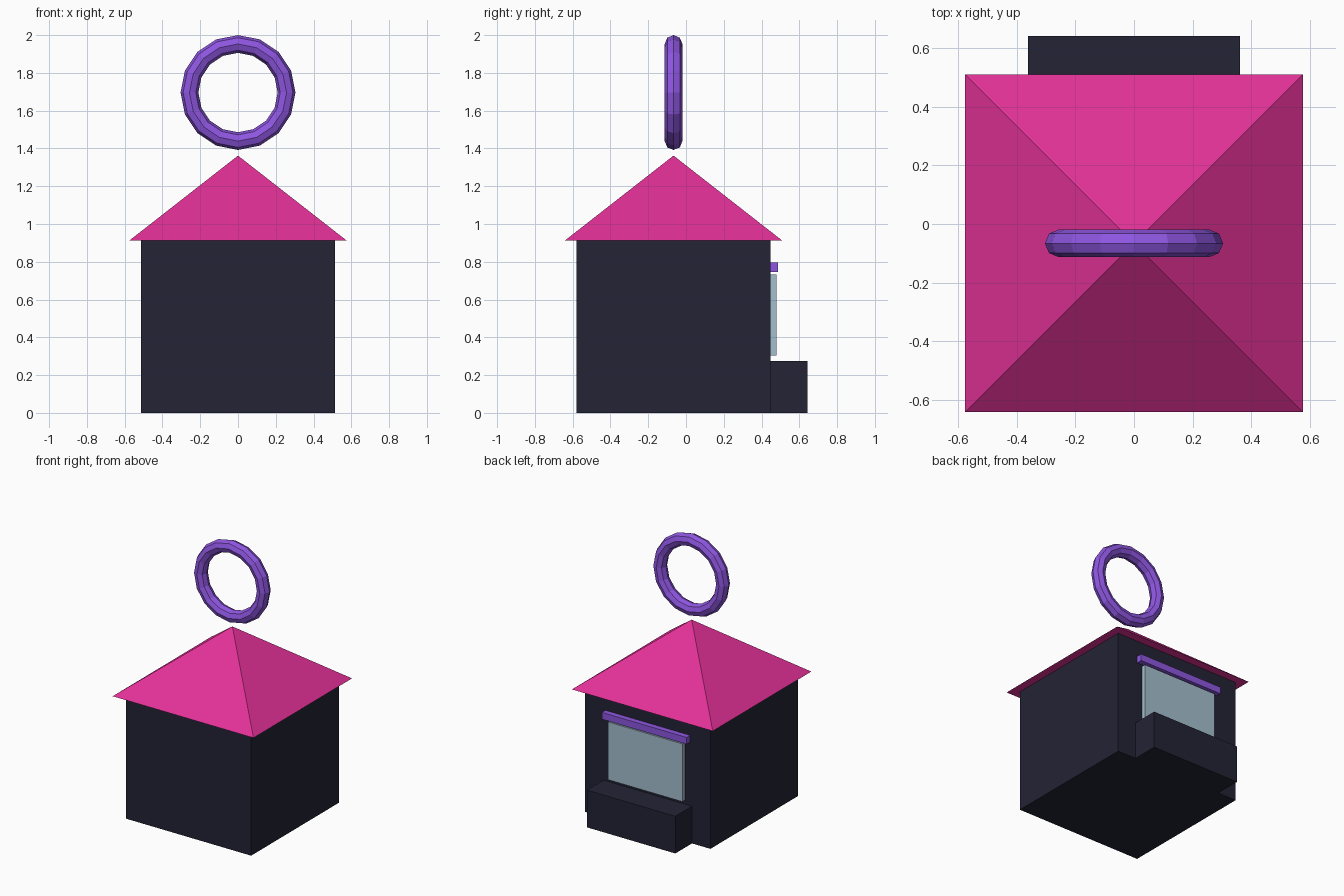
import bpy
import math

cube = bpy.data.objects.get("Cube")
if cube:
    bpy.data.objects.remove(cube, do_unlink=True)

MID_Y = -0.066   # centre line of the booth
WALL_Y = 0.447   # serving wall at the back


def material(name, *rgb):
    """Make a flat colour from 0-255 display values."""
    linear = [((c / 255 + 0.055) / 1.055) ** 2.4 for c in rgb] + [1]
    mat = bpy.data.materials.new(name)
    mat.use_nodes = True
    mat.diffuse_color = linear
    mat.node_tree.nodes["Principled BSDF"].inputs["Base Color"].default_value = linear
    return mat


navy = material("dark navy", 35, 35, 53)
pink = material("hot pink", 226, 49, 151)
purple = material("purple", 142, 86, 224)
glass = material("pale blue glass", 164, 191, 206)


def finish(name, mat):
    obj = bpy.context.object
    obj.name = name
    obj.data.materials.append(mat)
    return obj


def box(name, mat, half_width, y0, y1, z0, z1):
    bpy.ops.mesh.primitive_cube_add(size=1, location=(0, (y0 + y1) / 2, (z0 + z1) / 2))
    obj = finish(name, mat)
    obj.scale = (half_width * 2, y1 - y0, z1 - z0)
    bpy.ops.object.transform_apply(location=False, rotation=False, scale=True)


# Booth body
box("booth_walls", navy, 0.513, MID_Y - 0.513, WALL_Y, 0, 0.912)

# Serving side: counter, window and the bar above it
box("counter", navy, 0.362, WALL_Y, 0.642, 0, 0.275)
box("window", glass, 0.305, WALL_Y, 0.478, 0.305, 0.732)
box("window_bar", purple, 0.347, WALL_Y, 0.488, 0.745, 0.795)

# Pyramid roof with overhanging eaves
bpy.ops.mesh.primitive_cone_add(vertices=4, radius1=0.576 * math.sqrt(2), depth=0.45,
                                location=(0, MID_Y, 1.137),
                                rotation=(0, 0, math.radians(45)))
finish("roof", pink)

# Upright ring floating over the roof
bpy.ops.mesh.primitive_torus_add(major_segments=16, minor_segments=8,
                                 major_radius=0.257, minor_radius=0.047,
                                 location=(0, MID_Y, 1.696),
                                 rotation=(math.radians(90), 0, 0))
finish("roof_ring", purple)
